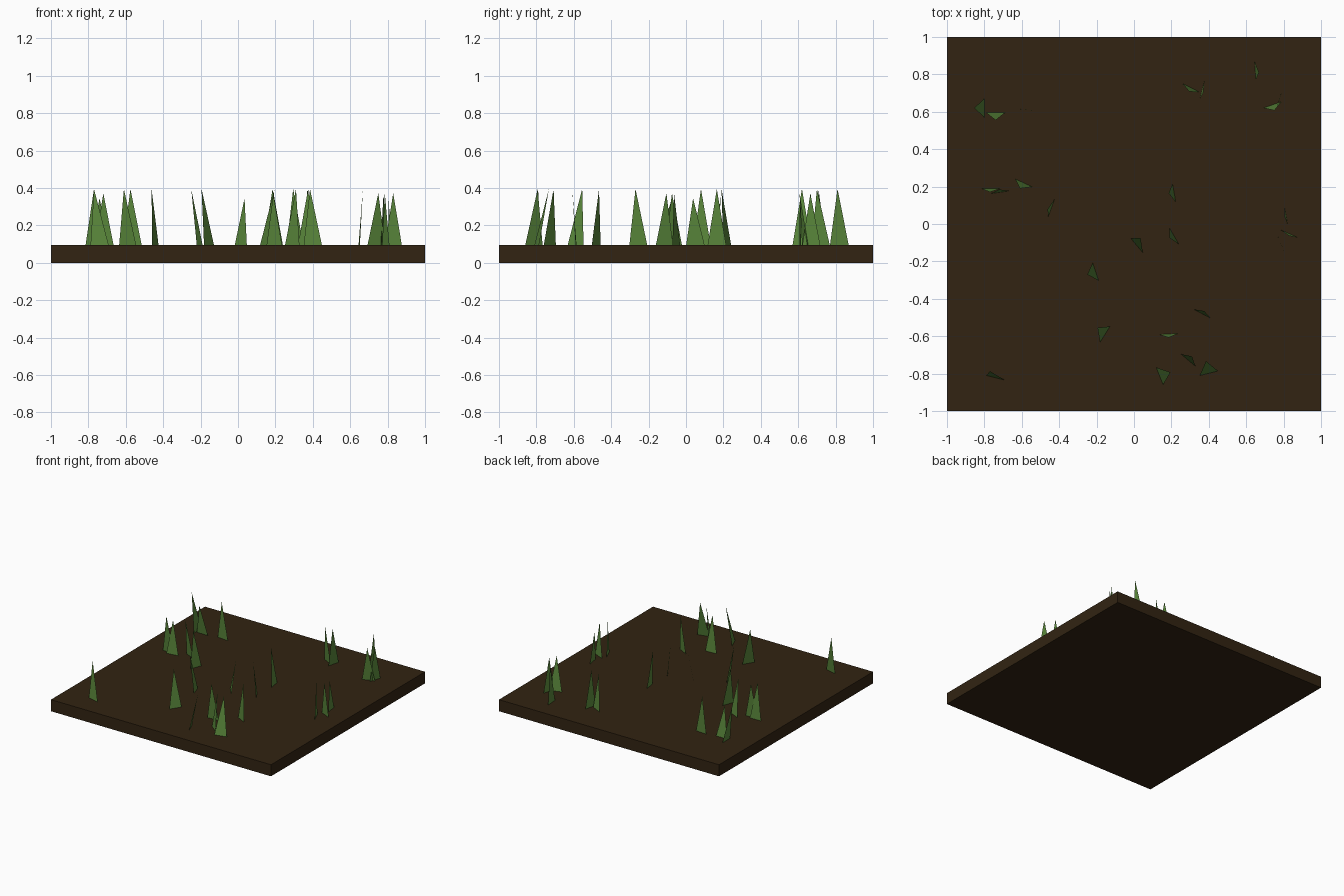
import bpy
import bmesh
import math
from mathutils import Vector

SLAB_TOP = 0.095
HALF_WIDTH = 0.05

default_cube = bpy.data.objects.get("Cube")
if default_cube:
    bpy.data.objects.remove(default_cube, do_unlink=True)


def make_material(name, red, green, blue):
    material = bpy.data.materials.new(name)
    material.use_nodes = True
    colour = (red, green, blue, 1)
    material.diffuse_color = colour
    shader = material.node_tree.nodes["Principled BSDF"]
    shader.inputs["Base Color"].default_value = colour
    shader.inputs["Roughness"].default_value = 0.9
    return material


def make_object(name, bm, material):
    mesh = bpy.data.meshes.new(name)
    bm.to_mesh(mesh)
    bm.free()
    mesh.materials.append(material)
    obj = bpy.data.objects.new(name, mesh)
    bpy.context.collection.objects.link(obj)
    return obj


def add_blade(bm, x, y, angle, lean_x, lean_y, tip_height):
    """One flat triangular blade: a base edge turned by angle and a leaning tip."""
    centre = Vector((x, y, SLAB_TOP))
    turn = math.radians(angle)
    side = Vector((math.cos(turn), math.sin(turn), 0)) * HALF_WIDTH
    tip = Vector((x + lean_x, y + lean_y, tip_height))
    corners = [centre - side, centre + side, tip]
    bm.faces.new([bm.verts.new(corner) for corner in corners])


soil_brown = make_material("soil_brown", 0.032, 0.0175, 0.006)
grass_green = make_material("grass_green", 0.10, 0.24, 0.043)

# Square slab of soil
slab = bmesh.new()
bmesh.ops.create_cube(slab, size=1)
bmesh.ops.scale(slab, vec=(2, 2, SLAB_TOP), verts=slab.verts)
bmesh.ops.translate(slab, vec=(0, 0, SLAB_TOP / 2), verts=slab.verts)
make_object("soil_slab", slab, soil_brown)

# Scattered grass: base x, base y, turn in degrees, tip lean in x, tip lean in y
tall_blades = [
    (-.8, .62, 90, -.055, 0),
    (-.565, .61, -5, -.01, 0),
    (-.59, .22, -25, -.02, -.03),
    (-.765, .19, 0, -.005, -.02),
    (-.442, .085, 70, -.02, -.005),
    (-.205, -.255, -72, -.045, -.015),
    (-.155, -.59, 58, -.04, .035),
    (.185, -.588, 3, 0, -.02),
    (.365, -.48, -28, .01, .015),
    (.29, -.728, -40, .02, .02),
    (.137, -.813, -68, .058, .02),
    (.4, -.798, 14, -.015, .065),
    (-.74, -.822, -14, -.03, .035),
    (.215, .165, -80, -.03, 0),
    (.305, .728, -27, -.01, -.02),
    (.365, .72, 76, .005, -.02),
    (.648, .82, -86, .02, -.01),
]
medium_blades = [
    (-.715, .17, 8, -.005, .015),
    (.215, -.065, -60, -.025, -.01),
    (.74, .637, 19, .01, -.03),
    (.778, .67, 73, 0, -.005),
    (.83, -.052, -24, 0, -.012),
    (.79, -.115, -67, -.005, .01),
]
short_blades = [
    (-.74, .595, 0, 0, -.04),
    (.015, -.115, -50, .02, .04),
    (.812, .05, -80, -.007, -.012),
]

for name, blades, tip_height in (
    ("tall_grass_blades", tall_blades, 0.395),
    ("medium_grass_blades", medium_blades, 0.372),
    ("short_grass_blades", short_blades, 0.345),
):
    grass = bmesh.new()
    for blade in blades:
        add_blade(grass, *blade, tip_height)
    make_object(name, grass, grass_green)
